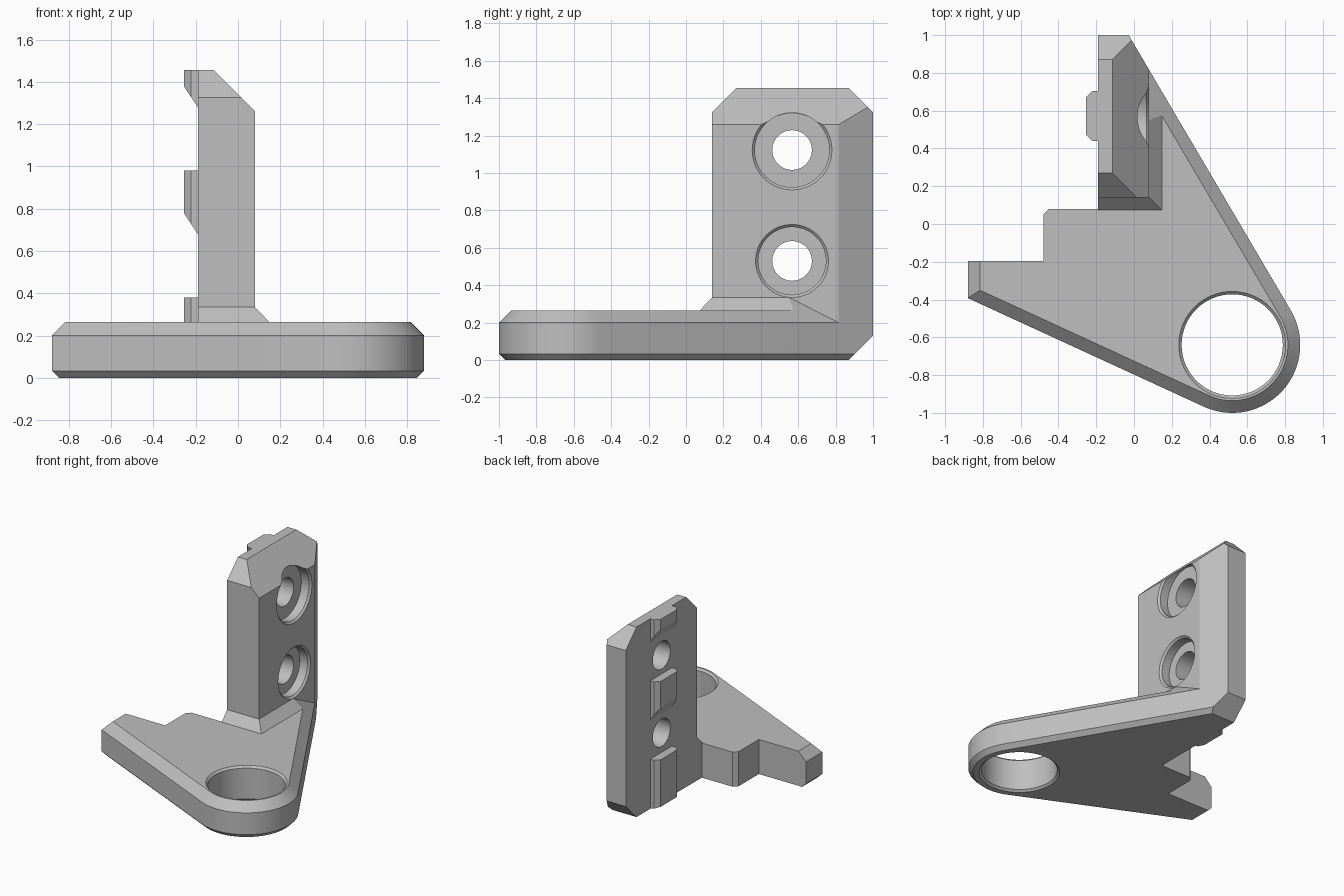
import bpy, bmesh, math
from mathutils import Vector

cube = bpy.data.objects.get("Cube")
if cube:
    bpy.data.objects.remove(cube, do_unlink=True)

grey = bpy.data.materials.new("plain grey")
grey.use_nodes = True
grey.diffuse_color = (0.52, 0.52, 0.52, 1)
grey.node_tree.nodes["Principled BSDF"].inputs["Base Color"].default_value = grey.diffuse_color

EYE = Vector((0.52, -0.64))                     # centre of the big ring hole
EYE_R = 0.36
FRONT_A, RIGHT_A = math.radians(-114.7), math.radians(30.5)
BACK, LEFT, FACE = 1.0, -0.19, 0.08             # upright: back y, left x, right x
BASE_TOP, SHOULDER, TOP = 0.265, 0.2, 1.455
right_n = Vector((math.cos(RIGHT_A), math.sin(RIGHT_A)))
front_n = Vector((math.cos(FRONT_A), math.sin(FRONT_A)))


def tangent_y(n, x, d=0):
    """y at x on the line tangent to the rounded end, inset by d."""
    return (n.dot(EYE) + EYE_R - d - n.x * x) / n.y


def tangent_x(n, y, d=0):
    return (n.dot(EYE) + EYE_R - d - n.y * y) / n.x


def loft(name, rings, cuts=()):
    """Skin closed rings, cap the ends, then slice off planes (point, normal)."""
    bm = bmesh.new()
    loops = [[bm.verts.new(p) for p in ring] for ring in rings]
    n = len(loops[0])
    for a, b in zip(loops, loops[1:]):
        for i in range(n):
            j = (i + 1) % n
            bm.faces.new((a[i], a[j], b[j], b[i]))
    bm.faces.new(loops[0][::-1])
    bm.faces.new(loops[-1])
    for co, no in cuts:
        geom = bm.verts[:] + bm.edges[:] + bm.faces[:]
        bmesh.ops.bisect_plane(bm, geom=geom, dist=1e-5, plane_co=co,
                               plane_no=no, clear_outer=True)
        bmesh.ops.holes_fill(bm, edges=[e for e in bm.edges if e.is_boundary], sides=0)
    bmesh.ops.recalc_face_normals(bm, faces=bm.faces[:])
    mesh = bpy.data.meshes.new(name)
    bm.to_mesh(mesh)
    bm.free()
    mesh.materials.append(grey)
    obj = bpy.data.objects.new(name, mesh)
    bpy.context.collection.objects.link(obj)
    return obj


def activate(obj):
    bpy.ops.object.select_all(action='DESELECT')
    obj.select_set(True)
    bpy.context.view_layer.objects.active = obj


def drill(obj, profile, place):
    """Cut a turned profile of (distance, radius) out of obj."""
    turns = [2 * math.pi * i / 64 for i in range(64)]
    tool = loft("drill", [[place(h, r * math.cos(t), r * math.sin(t)) for t in turns]
                          for h, r in profile])
    mod = obj.modifiers.new("hole", 'BOOLEAN')
    mod.operation, mod.solver, mod.object = 'DIFFERENCE', 'EXACT', tool
    activate(obj)
    bpy.ops.object.modifier_apply(modifier=mod.name)
    bpy.data.objects.remove(tool, do_unlink=True)


def smooth(obj):
    activate(obj)
    bpy.ops.object.shade_smooth_by_angle(angle=math.radians(25))


# Base plate: stepped outline with one rounded end and chamfered outer edges
def base_ring(z, d):
    x = -0.88 + d
    pts = [(x, -0.195), (x, tangent_y(front_n, x, d))]
    for i in range(33):
        a = FRONT_A + (RIGHT_A - FRONT_A) * i / 32
        pts.append((EYE.x + (EYE_R - d) * math.cos(a), EYE.y + (EYE_R - d) * math.sin(a)))
    pts += [(tangent_x(right_n, BACK, d), BACK), (LEFT, BACK), (LEFT, 0.08),
            (-0.45, 0.08), (-0.48, 0.05), (-0.48, -0.195)]
    return [(px, py, z) for px, py in pts]


base = loft("base_plate",
            [base_ring(0, 0.033), base_ring(0.033, 0), base_ring(SHOULDER, 0),
             base_ring(BASE_TOP, BASE_TOP - SHOULDER)],
            [((0, BACK, 0.13), (0, 1, -1))])
drill(base, [(-0.1, 0.285), (0, 0.285), (0.015, 0.268), (0.25, 0.268),
             (BASE_TOP, 0.283), (0.4, 0.283)],
      lambda h, u, v: (EYE.x + u, EYE.y + v, h))
smooth(base)

# Upright: slant-sided post with chamfered top edges and two counterbored holes
foot = [(LEFT, 0.14), (FACE, 0.14), (FACE, tangent_y(right_n, FACE)),
        (tangent_x(right_n, BACK), BACK), (LEFT, BACK)]
upright = loft("upright", [[(x, y, z) for x, y in foot] for z in (SHOULDER, TOP)],
               [((0, 0.14, 1.325), (0, -1, 1)), ((0, BACK, 1.325), (0, 1, 1)),
                ((FACE, 0, 1.26), (1, 0, 1))])
for z, r in ((0.53, 0.195), (1.123, 0.213)):
    drill(upright, [(-0.4, 0.106), (0, 0.106), (0, r - 0.014), (FACE - 0.014, r - 0.014),
                    (FACE, r), (0.3, r)],
          lambda h, u, v: (h, 0.567 + u, z + v))
smooth(upright)

# Sloped fillet where the upright meets the plate, trimmed by the plate chamfer
def fillet_ring(z, d):
    return [(LEFT, 0.14 - d, z), (FACE + d, 0.14 - d, z), (FACE + d, 0.9, z), (LEFT, 0.9, z)]


edge = EYE + right_n * EYE_R
loft("foot_fillet", [fillet_ring(BASE_TOP, 0.067), fillet_ring(0.335, 0)],
     [((edge.x, edge.y, SHOULDER), (right_n.x, right_n.y, 1))])

# Locating keys on the left face, flat on top with a sloped underside
key = [(LEFT, 0.44), (-0.222, 0.44), (-0.255, 0.473), (-0.255, 0.67),
       (-0.222, 0.703), (LEFT, 0.703)]
for name, low, high, run in (("lower_key", 0, 0.38, 0.3), ("middle_key", 0.68, 0.98, 1.5),
                             ("upper_key", 1.28, TOP, 1.5)):
    loft(name, [[(x, y, low + (LEFT - x) * run) for x, y in key],
                [(x, y, high) for x, y in key]])
